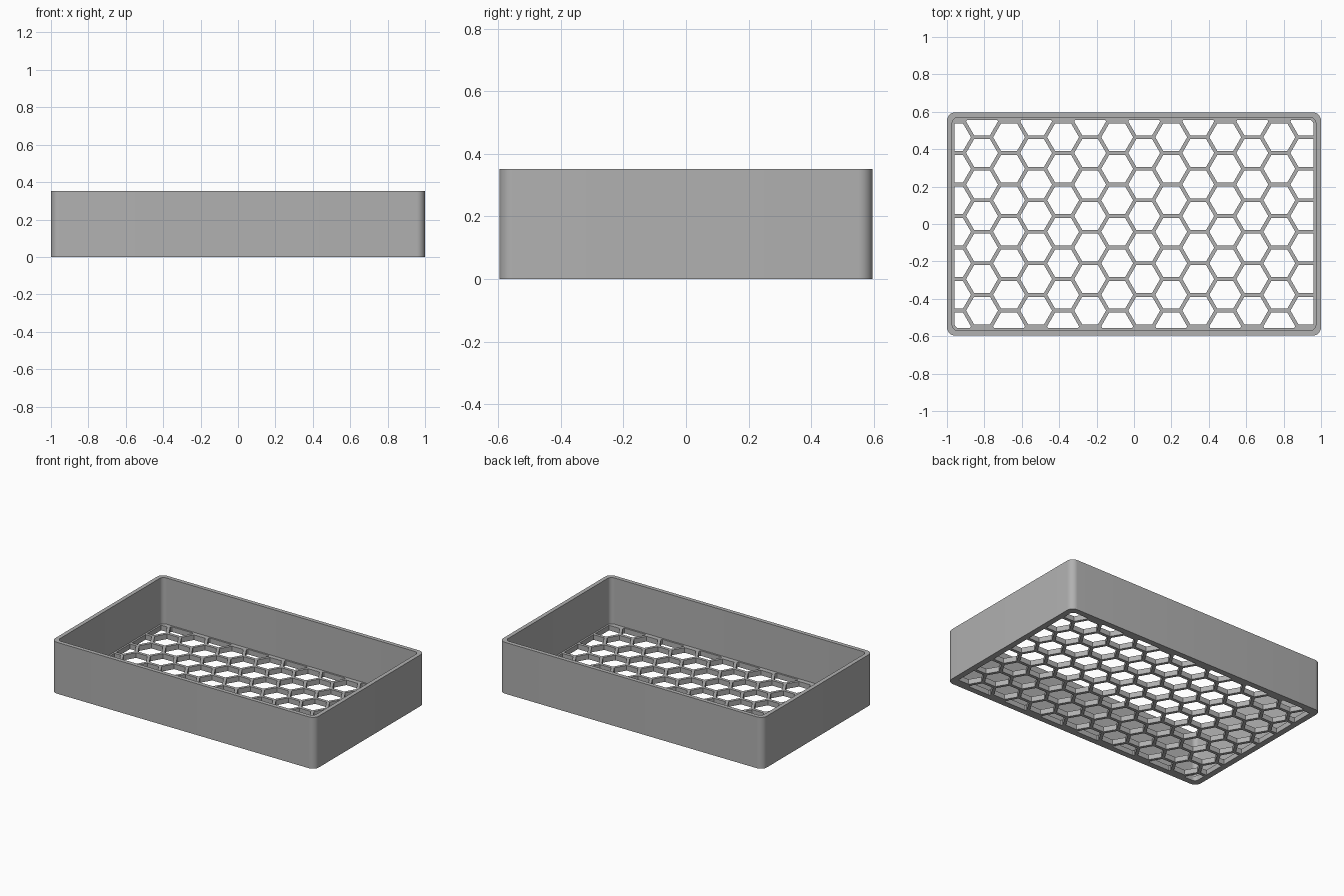
import bpy, bmesh, math
from mathutils import Vector

if "Cube" in bpy.data.objects:
    bpy.data.objects.remove(bpy.data.objects["Cube"])

L, W, H = 1.0, 0.597, 0.352        # half length, half width, height
WALL, BORDER, FLOOR = 0.028, 0.04, 0.035
PITCH_X, PITCH_Y, STRUT = 0.1445, 0.1685, 0.021
X0, Y0 = -0.957, -0.547            # first honeycomb cell

grey = bpy.data.materials.new("plain grey")
grey.diffuse_color = (0.44, 0.44, 0.44, 1)
grey.use_nodes = True
grey.node_tree.nodes["Principled BSDF"].inputs["Base Color"].default_value = grey.diffuse_color


def rounded_rect(inset, radius, steps=8):
    a, b = L - inset - radius, W - inset - radius
    pts = []
    for q, (sx, sy) in enumerate([(1, 1), (-1, 1), (-1, -1), (1, -1)]):
        for i in range(steps + 1):
            t = math.pi / 2 * (q + i / steps)
            pts.append(Vector((sx * a + radius * math.cos(t),
                               sy * b + radius * math.sin(t))))
    return pts


def cross(a, b):
    return a.x * b.y - a.y * b.x


def area(poly):
    return sum(cross(p, poly[i - 1]) for i, p in enumerate(poly)) * -0.5


def clip(poly, bounds):
    # keep the part of a polygon inside a convex counter-clockwise outline
    for i, b in enumerate(bounds):
        a = bounds[i - 1]
        out = []
        for j, q in enumerate(poly):
            p = poly[j - 1]
            dp, dq = cross(b - a, p - a), cross(b - a, q - a)
            if dp * dq < 0:
                out.append(p.lerp(q, dp / (dp - dq)))
            if dq >= 0:
                out.append(q)
        poly = out
        if len(poly) < 3:
            return []
    clean = [p for j, p in enumerate(poly) if (p - poly[j - 1]).length > 1e-5]
    return clean


def plate(name, outlines, z0, z1):
    # filled flat outlines (first is outer, rest are holes), extruded
    cu = bpy.data.curves.new(name, 'CURVE')
    cu.dimensions, cu.fill_mode = '2D', 'BOTH'
    cu.extrude = (z1 - z0) / 2
    for o in outlines:
        s = cu.splines.new('POLY')
        s.points.add(len(o) - 1)
        for sp, p in zip(s.points, o):
            sp.co = (p.x, p.y, 0, 1)
        s.use_cyclic_u = True
    ob = bpy.data.objects.new(name, cu)
    bpy.context.collection.objects.link(ob)
    bpy.ops.object.select_all(action='DESELECT')
    ob.select_set(True)
    bpy.context.view_layer.objects.active = ob
    bpy.ops.object.convert(target='MESH')
    ob = bpy.context.object
    bm = bmesh.new()
    bm.from_mesh(ob.data)
    bmesh.ops.translate(bm, verts=bm.verts, vec=(0, 0, (z0 + z1) / 2))
    bmesh.ops.remove_doubles(bm, verts=bm.verts, dist=1e-5)
    bmesh.ops.recalc_face_normals(bm, faces=bm.faces)
    bm.to_mesh(ob.data)
    bm.free()
    ob.data.materials.clear()
    ob.data.materials.append(grey)
    bpy.ops.object.shade_smooth_by_angle(angle=math.radians(30))
    return ob


# Outer wall with rounded corners
plate("tray_wall", [rounded_rect(0, 0.045), rounded_rect(WALL, 0.03)], 0, H)

# Honeycomb floor: hexagonal holes trimmed to the border
bounds = rounded_rect(BORDER, 0.025)
radius = (PITCH_Y - STRUT) / math.sqrt(3)
holes = []
for col in range(15):
    for row in range(-1, 8):
        c = Vector((X0 + col * PITCH_X, Y0 + (row + (col % 2) / 2) * PITCH_Y))
        hexagon = [c + radius * Vector((math.cos(k * math.pi / 3), math.sin(k * math.pi / 3)))
                   for k in range(6)]
        hole = clip(hexagon, bounds)
        if len(hole) > 2 and area(hole) > 1e-4:
            holes.append(hole)
plate("honeycomb_floor", [rounded_rect(WALL, 0.03)] + holes, 0, FLOOR)
